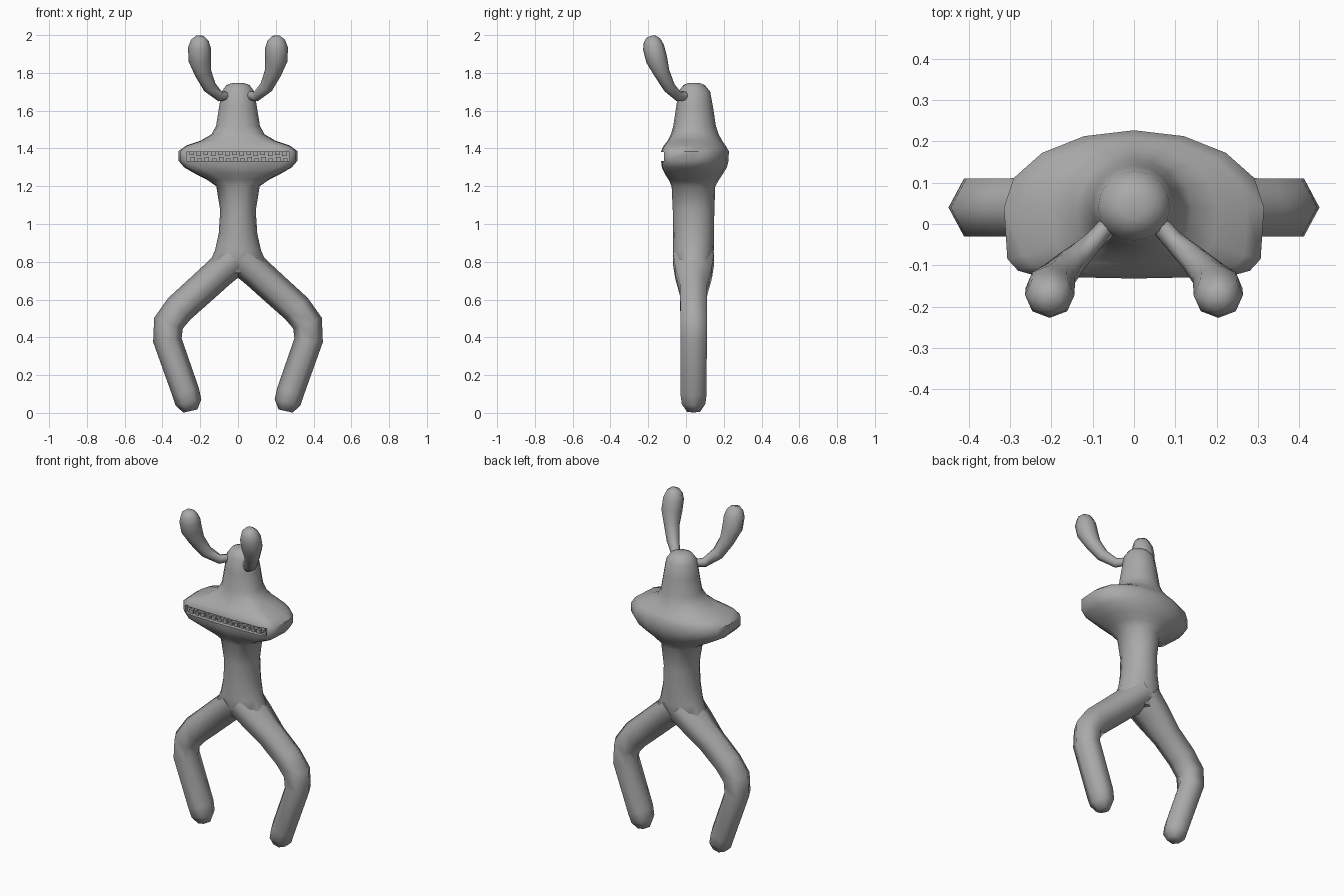
import bpy, bmesh, math
from mathutils import Vector

if "Cube" in bpy.data.objects:
    bpy.data.objects.remove(bpy.data.objects["Cube"])

GREY = bpy.data.materials.new("grey")
GREY.diffuse_color = (0.4, 0.4, 0.4, 1)
GREY.use_nodes = True
GREY.node_tree.nodes["Principled BSDF"].inputs["Base Color"].default_value = GREY.diffuse_color


def add_object(name, bm):
    bmesh.ops.recalc_face_normals(bm, faces=bm.faces)
    me = bpy.data.meshes.new(name)
    bm.to_mesh(me)
    bm.free()
    me.materials.append(GREY)
    ob = bpy.data.objects.new(name, me)
    bpy.context.collection.objects.link(ob)
    return ob


def smooth(ob, degrees):
    bpy.ops.object.select_all(action='DESELECT')
    ob.select_set(True)
    bpy.context.view_layer.objects.active = ob
    bpy.ops.object.shade_smooth_by_angle(angle=math.radians(degrees))


def loft(name, rings):
    """Skin a list of equal-length point rings and cap both ends."""
    bm = bmesh.new()
    rows = [[bm.verts.new(p) for p in ring] for ring in rings]
    n = len(rows[0])
    for a, b in zip(rows, rows[1:]):
        for i in range(n):
            j = (i + 1) % n
            bm.faces.new((a[i], a[j], b[j], b[i]))
    bm.faces.new(rows[0])
    bm.faces.new(rows[-1])
    return add_object(name, bm)


def tube(name, path, sides, mirror):
    """Tube along (x, y, z, radius, depth radius) points."""
    pts = [Vector((mirror * p[0], p[1], p[2])) for p in path]
    rings = []
    for k, p in enumerate(path):
        before = pts[k] - pts[max(k - 1, 0)]
        after = pts[min(k + 1, len(pts) - 1)] - pts[k]
        t = (before.normalized() + after.normalized()).normalized()
        u = t.cross(Vector((0, 1, 0))).normalized()
        v = u.cross(t)
        rings.append([pts[k] + u * p[3] * math.cos(a) + v * p[4] * math.sin(a)
                      for a in (math.tau * i / sides for i in range(sides))])
    smooth(loft(name, rings), 75)


def section(z, rx, front, back, power, sides=16):
    """Cross-section with a round back and a front that can be squared off."""
    cy = 0.04
    ring = []
    for i in range(sides):
        a = math.tau * i / sides
        c, s = math.cos(a), math.sin(a)
        e = 2 / power if s < -1e-6 else 1
        x = math.copysign(abs(c) ** e, c) * rx if abs(c) > 1e-6 else 0
        y = cy + s * (back - cy) if s >= -1e-6 else cy - abs(s) ** e * (cy - front)
        ring.append((x, y, z))
    return ring


def box(bm, x0, x1, y0, y1, z0, z1):
    made = bmesh.ops.create_cube(bm, size=1)['verts']
    for v in made:
        v.co = Vector(((x0 + x1) / 2 + v.co.x * (x1 - x0),
                       (y0 + y1) / 2 + v.co.y * (y1 - y0),
                       (z0 + z1) / 2 + v.co.z * (z1 - z0)))


# Torso and wide-mouthed head: height, half width, front, back, front squareness
profile = [
    (0.74, 0.09, -0.04, 0.12, 2), (0.80, 0.148, -0.07, 0.145, 2),
    (0.86, 0.122, -0.07, 0.147, 2), (0.95, 0.102, -0.068, 0.148, 2),
    (1.07, 0.094, -0.07, 0.15, 2), (1.20, 0.115, -0.076, 0.155, 2.2),
    (1.235, 0.165, -0.092, 0.175, 3), (1.265, 0.225, -0.112, 0.195, 4),
    (1.30, 0.285, -0.128, 0.217, 6), (1.335, 0.315, -0.132, 0.225, 6),
    (1.385, 0.315, -0.132, 0.227, 6), (1.415, 0.275, -0.118, 0.21, 6),
    (1.44, 0.20, -0.098, 0.192, 4), (1.475, 0.14, -0.08, 0.173, 2.5),
    (1.52, 0.116, -0.067, 0.158, 2), (1.62, 0.10, -0.052, 0.143, 2),
    (1.70, 0.087, -0.04, 0.128, 2), (1.735, 0.062, -0.015, 0.10, 2),
    (1.747, 0.03, 0.012, 0.07, 2),
]
body = loft("body", [section(*row) for row in profile])

# Mouth slot cut into the front of the head
bm = bmesh.new()
box(bm, -0.272, 0.272, -0.3, -0.095, 1.333, 1.38)
cutter = add_object("mouth_cutter", bm)
cutter.hide_render = True
cut = body.modifiers.new("mouth", 'BOOLEAN')
cut.operation = 'DIFFERENCE'
cut.solver = 'EXACT'
cut.object = cutter
bpy.context.view_layer.objects.active = body
bpy.ops.object.modifier_apply(modifier=cut.name)
bpy.data.objects.remove(cutter)
smooth(body, 50)

# Two uneven rows of little teeth inside the slot
bm = bmesh.new()
count = 14
for i in range(count):
    x = -0.245 + 0.49 * i / (count - 1)
    tall = 0.021 if i % 2 else 0.014
    box(bm, x - 0.012, x + 0.012, -0.108, -0.09, 1.38 - tall, 1.385)
    box(bm, x - 0.007, x + 0.017, -0.108, -0.09, 1.33, 1.368 - tall)
add_object("teeth", bm)

# Bent legs with rounded feet, and drooping-forward antennae with fat tips
leg = [
    (0.02, 0.04, 0.815, 0.09, 0.125), (0.10, 0.04, 0.742, 0.084, 0.112),
    (0.20, 0.04, 0.651, 0.083, 0.083), (0.31, 0.04, 0.552, 0.082, 0.081),
    (0.368, 0.04, 0.475, 0.081, 0.081), (0.374, 0.04, 0.385, 0.076, 0.081),
    (0.277, 0.04, 0.11, 0.073, 0.08), (0.262, 0.04, 0.055, 0.07, 0.072),
    (0.252, 0.04, 0.01, 0.038, 0.04),
]
antenna = [
    (0.05, 0.01, 1.68, 0.024), (0.095, -0.04, 1.675, 0.027),
    (0.15, -0.09, 1.725, 0.036), (0.185, -0.128, 1.80, 0.045),
    (0.203, -0.155, 1.87, 0.06), (0.204, -0.172, 1.935, 0.06),
    (0.202, -0.18, 1.972, 0.047), (0.20, -0.186, 1.993, 0.024),
]
for side, mirror in (("right", 1), ("left", -1)):
    tube(side + "_leg", leg, 6, mirror)
    tube(side + "_antenna", [p + (p[3] * 0.95,) for p in antenna], 8, mirror)
